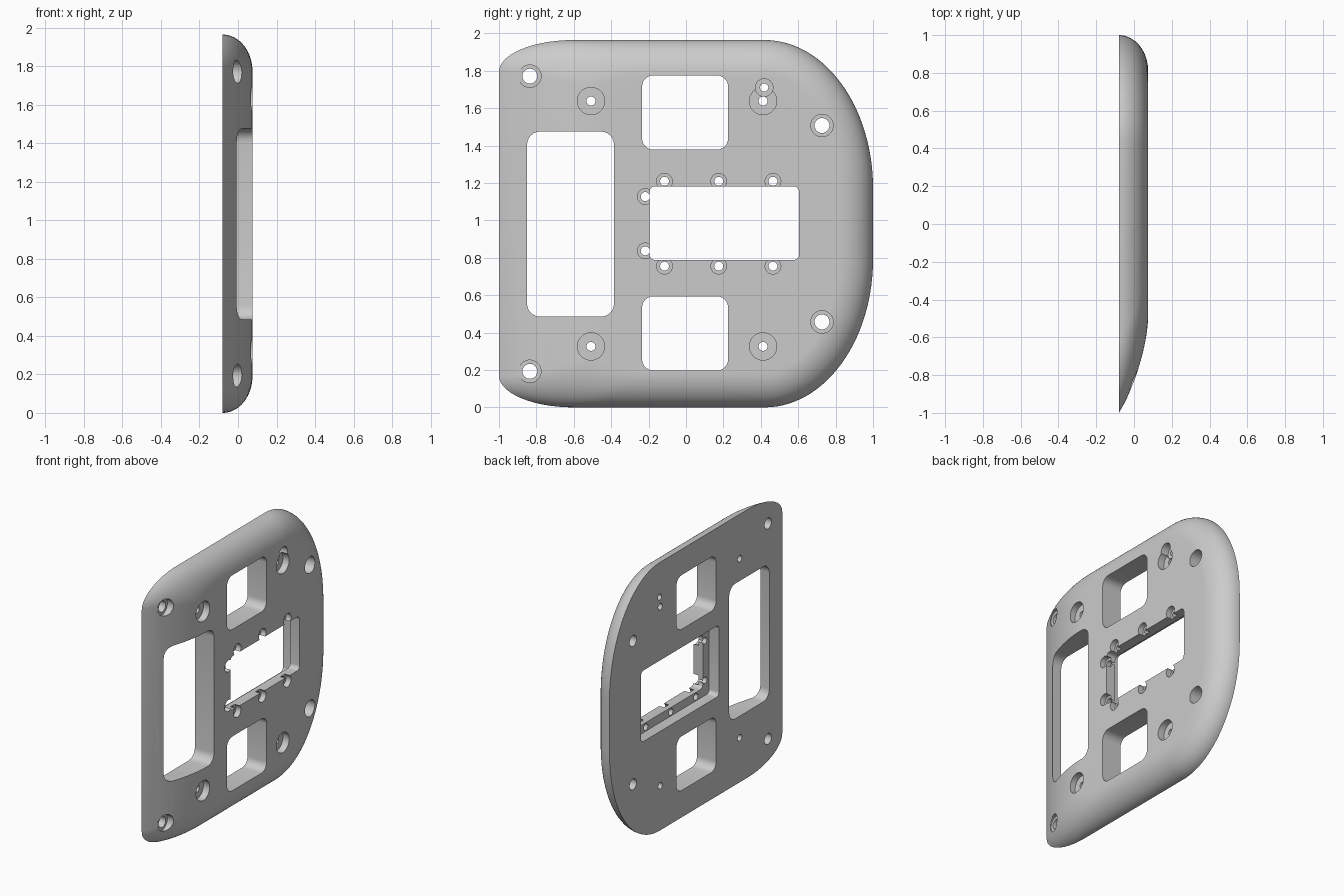
import bpy, bmesh, math

if "Cube" in bpy.data.objects:
    bpy.data.objects.remove(bpy.data.objects["Cube"], do_unlink=True)

BACK, FACE, MID = -0.08, 0.075, 0.982
THICK = FACE - BACK

grey = bpy.data.materials.new("light grey")
grey.use_nodes = True
grey.diffuse_color = (0.6, 0.6, 0.6, 1)
grey.node_tree.nodes["Principled BSDF"].inputs["Base Color"].default_value = (0.6, 0.6, 0.6, 1)


def loft(name, rings):
    """Closed solid through rings of (x, y, z) points."""
    bm = bmesh.new()
    loops = [[bm.verts.new(p) for p in ring] for ring in rings]
    for low, high in zip(loops, loops[1:]):
        for i in range(len(low)):
            j = (i + 1) % len(low)
            bm.faces.new((low[i], low[j], high[j], high[i]))
    bm.faces.new(loops[0][::-1])
    bm.faces.new(loops[-1])
    bmesh.ops.recalc_face_normals(bm, faces=bm.faces)
    mesh = bpy.data.meshes.new(name)
    bm.to_mesh(mesh)
    bm.free()
    mesh.materials.append(grey)
    obj = bpy.data.objects.new(name, mesh)
    bpy.context.collection.objects.link(obj)
    return obj


def arc(cy, cz, ry, rz, start, steps):
    """Quarter ellipse in the y-z plane."""
    angles = [math.radians(start + 90 * i / steps) for i in range(steps + 1)]
    return [(cy + ry * math.cos(a), cz + rz * math.sin(a)) for a in angles]


def outline(s):
    """Plate outline at height fraction s: long front slope, round elsewhere."""
    fillet = 1 - math.sqrt(max(0, 1 - s * s))
    d = 0.19 * fillet
    front = -1 + 0.25 * s + 0.27 * fillet
    half = MID - d
    ry, rz = 0.4 - 0.15 * fillet, 0.17 - 0.08 * fillet
    upper = arc(0.42, 0.19, 0.58 - d, half - 0.19, 0, 28)
    upper += arc(front + ry, half - rz, ry, rz, 90, 14)
    lower = [(y, -z) for y, z in reversed(upper)]
    return [(BACK + THICK * s, y, MID + z) for y, z in upper + lower]


plate = loft("mounting_plate", [outline(math.sin(math.pi / 2 * i / 16)) for i in range(17)])


def cut(points, x0, x1):
    """Remove a prism between two depths from the plate."""
    cutter = loft("cutter", [[(x, y, z) for y, z in points] for x in (x0, x1)])
    cutter.hide_render = True
    mod = plate.modifiers.new("cut", 'BOOLEAN')
    mod.operation = 'DIFFERENCE'
    mod.solver = 'EXACT'
    mod.object = cutter
    bpy.context.view_layer.objects.active = plate
    bpy.ops.object.modifier_apply(modifier=mod.name)
    bpy.data.objects.remove(cutter, do_unlink=True)


def window(y0, y1, z0, z1, r, x0=-0.2, x1=0.2):
    points = []
    corners = [(y1 - r, z1 - r), (y0 + r, z1 - r), (y0 + r, z0 + r), (y1 - r, z0 + r)]
    for k, (y, z) in enumerate(corners):
        points += arc(y, z, r, r, 90 * k, 6)
    cut(points, x0, x1)


def disc(y, z, r, x0):
    n = 32
    cut([(y + r * math.cos(math.tau * i / n), z + r * math.sin(math.tau * i / n))
         for i in range(n)], x0, 0.2)


def screw_hole(y, z, outer, inner, floor):
    disc(y, z, outer, floor)
    disc(y, z, inner, -0.2)


# Large windows
window(-0.85, -0.385, 0.485, 1.475, 0.07)
window(-0.235, 0.225, 1.378, 1.775, 0.06)
window(-0.235, 0.225, 0.197, 0.594, 0.06)

# Centre window with a recessed ledge behind it
window(-0.195, 0.605, 0.788, 1.182, 0.03)
window(-0.268, 0.635, 0.725, 1.245, 0.03, -0.2, 0.0)

# Mirrored screw holes, upper and lower
for side in (1, -1):
    screw_hole(-0.835, MID + side * 0.789, 0.06, 0.04, -0.03)
    screw_hole(0.727, MID + side * 0.525, 0.06, 0.04, -0.01)
    for y in (-0.508, 0.412):
        screw_hole(y, MID + side * 0.656, 0.073, 0.024, 0.025)
    for y in (-0.115, 0.175, 0.465):
        screw_hole(y, MID + side * 0.227, 0.042, 0.024, 0.035)
    screw_hole(-0.218, MID + side * 0.145, 0.042, 0.024, 0.035)

# Extra small hole beside the upper rear screw
screw_hole(0.418, 1.71, 0.047, 0.022, 0.015)

# Smooth shading with crisp edges
bpy.ops.object.select_all(action='DESELECT')
plate.select_set(True)
bpy.context.view_layer.objects.active = plate
bpy.ops.object.shade_smooth_by_angle(angle=math.radians(25))
